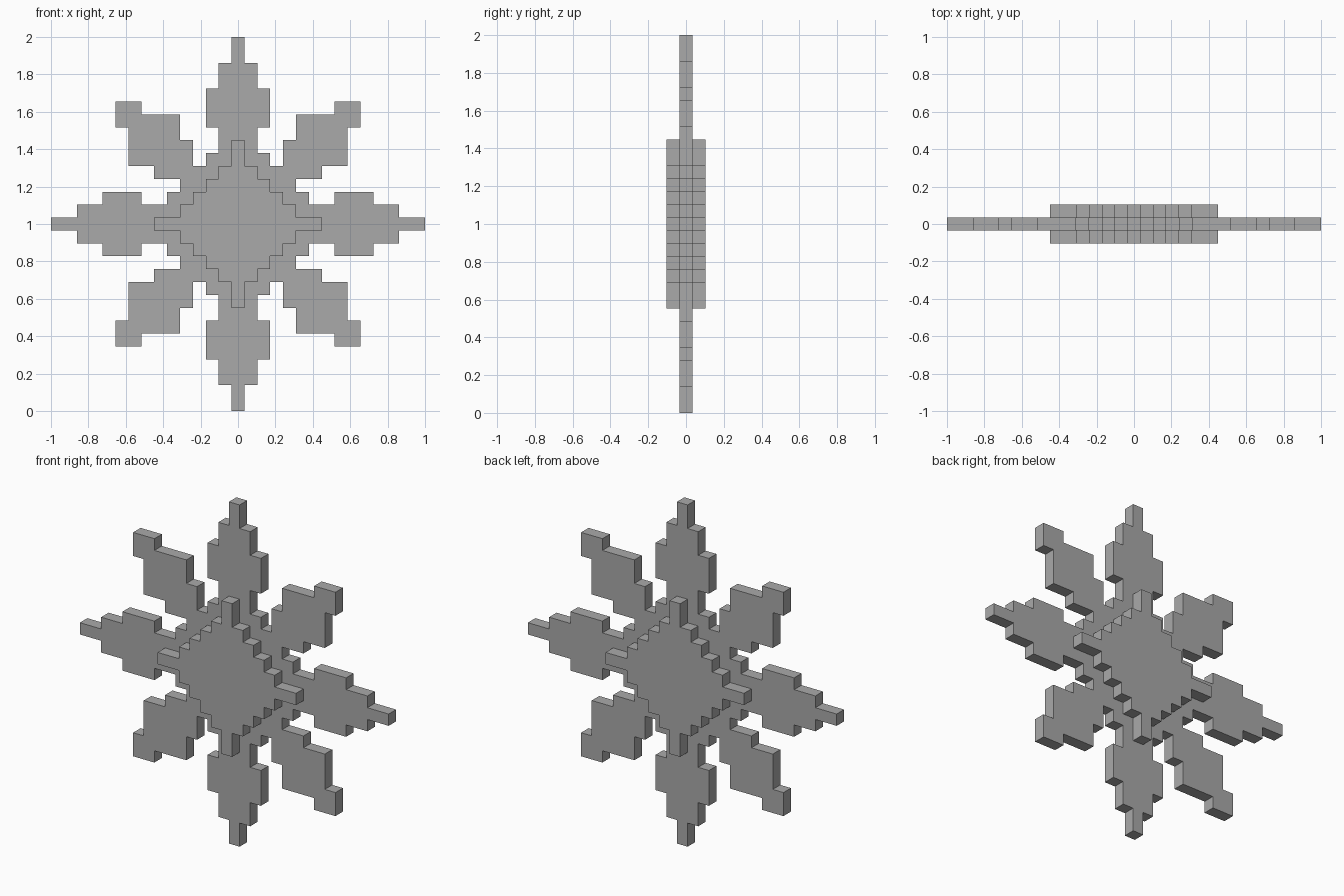
import bpy
import bmesh

cube = bpy.data.objects.get("Cube")
if cube:
    bpy.data.objects.remove(cube, do_unlink=True)

UNIT = 2 / 29  # one step of the blocky outline

grey = bpy.data.materials.new("plain grey")
grey.use_nodes = True
colour = (0.4, 0.4, 0.4, 1)
grey.diffuse_color = colour
grey.node_tree.nodes["Principled BSDF"].inputs["Base Color"].default_value = colour


def full_outline(octant):
    """Mirror an eighth over the diagonal, then turn it four times."""
    quarter = octant + [(z, x) for x, z in reversed(octant[:-1])]
    outline = []
    for _ in range(4):
        outline += quarter
        quarter = [(z, -x) for x, z in quarter]
    return outline


def plate(name, octant, half_depth):
    """Extrude a stepped outline symmetrically front to back."""
    bm = bmesh.new()
    verts = [bm.verts.new((x * UNIT, -half_depth * UNIT, z * UNIT + 1))
             for x, z in full_outline(octant)]
    face = bm.faces.new(verts)
    result = bmesh.ops.extrude_face_region(bm, geom=[face], use_keep_orig=True)
    moved = [v for v in result["geom"] if isinstance(v, bmesh.types.BMVert)]
    bmesh.ops.translate(bm, verts=moved, vec=(0, 2 * half_depth * UNIT, 0))
    bmesh.ops.recalc_face_normals(bm, faces=bm.faces)
    mesh = bpy.data.meshes.new(name)
    bm.to_mesh(mesh)
    bm.free()
    mesh.materials.append(grey)
    obj = bpy.data.objects.new(name, mesh)
    bpy.context.collection.objects.link(obj)
    return obj


# Thin snowflake: half of a straight arm, then half of a diagonal arm
plate("snowflake_arms", [
    (0.5, 14.5), (0.5, 12.5), (1.5, 12.5), (1.5, 10.5), (2.5, 10.5), (2.5, 7.5),
    (1.5, 7.5), (1.5, 5.5), (2.5, 5.5), (2.5, 4.5), (3.5, 4.5), (3.5, 6.5),
    (4.5, 6.5), (4.5, 8.5), (7.5, 8.5), (7.5, 9.5), (9.5, 9.5)], 0.5)

# Thick stepped diamond in the middle
plate("centre_diamond", [
    (0.5, 6.5), (0.5, 4.5), (1.5, 4.5), (1.5, 3.5), (2.5, 3.5), (2.5, 2.5)], 1.5)
